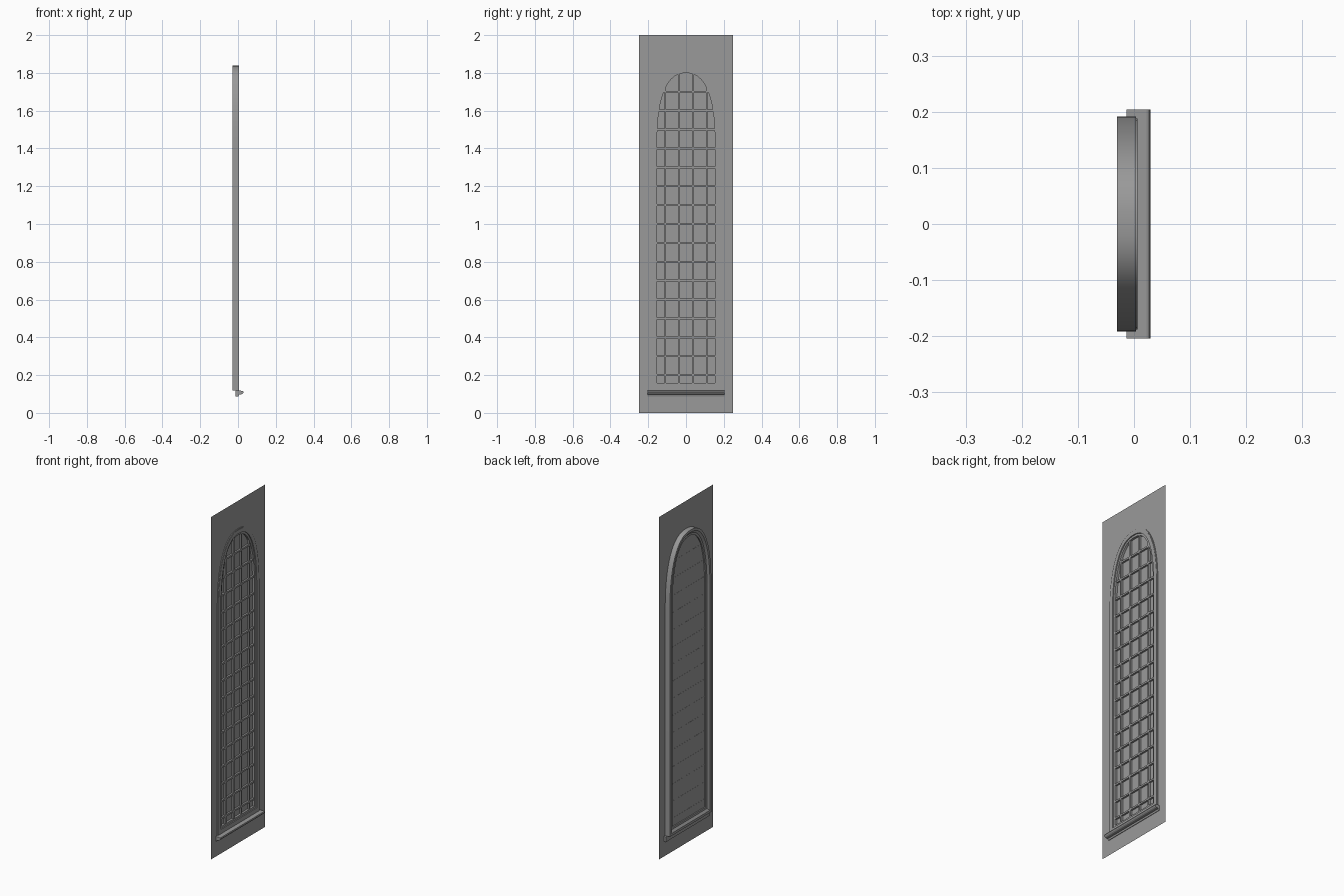
import bpy, bmesh, math

if "Cube" in bpy.data.objects:
    bpy.data.objects.remove(bpy.data.objects["Cube"])

HALF_W, BASE, TOP, SPRING, EXP = 0.192, 0.118, 1.838, 1.43, 2.4
N = 48

# Dark grey finish shared by every part
GREY = bpy.data.materials.new("dark_grey")
GREY.diffuse_color = (0.32, 0.32, 0.32, 1)
GREY.use_nodes = True
GREY.node_tree.nodes["Principled BSDF"].inputs["Base Color"].default_value = GREY.diffuse_color


def outline(d):
    """Arched window outline inset by d, as (y, z) points."""
    w, h = HALF_W - d, TOP - d - SPRING
    pts = [(-w, BASE + d), (w, BASE + d)]
    for i in range(N + 1):
        a = math.pi * i / N
        c, s = math.cos(a), math.sin(a)
        pts.append((math.copysign(abs(c) ** (2 / EXP), c) * w,
                    SPRING + abs(s) ** (2 / EXP) * h))
    return pts


def finish(name, bm, smooth=False, recalc=True):
    if recalc:
        bmesh.ops.recalc_face_normals(bm, faces=bm.faces[:])
    me = bpy.data.meshes.new(name)
    bm.to_mesh(me)
    bm.free()
    me.materials.append(GREY)
    ob = bpy.data.objects.new(name, me)
    bpy.context.collection.objects.link(ob)
    if smooth:
        bpy.ops.object.select_all(action='DESELECT')
        ob.select_set(True)
        bpy.context.view_layer.objects.active = ob
        bpy.ops.object.shade_smooth_by_angle(angle=math.radians(30))


def ring(name, profile):
    """Sweep a closed (inset, x) profile around the arched outline."""
    bm = bmesh.new()
    loops = [[bm.verts.new((x, y, z)) for y, z in outline(d)] for d, x in profile]
    for k, a in enumerate(loops):
        b = loops[(k + 1) % len(loops)]
        for i in range(len(a)):
            j = (i + 1) % len(a)
            bm.faces.new((a[i], a[j], b[j], b[i]))
    finish(name, bm, True)


def add_box(bm, x0, x1, y0, y1, z0, z1):
    for v in bmesh.ops.create_cube(bm, size=1)['verts']:
        v.co.x = x1 if v.co.x > 0 else x0
        v.co.y = y1 if v.co.y > 0 else y0
        v.co.z = z1 if v.co.z > 0 else z0


# Thin wall panel with an arched opening
bm = bmesh.new()
edges = []
for pts in ([(-.25, 0), (.25, 0), (.25, 2), (-.25, 2)], outline(0.012)):
    vs = [bm.verts.new((0, y, z)) for y, z in pts]
    edges += [bm.edges.new((vs[i], vs[(i + 1) % len(vs)])) for i in range(len(vs))]
bmesh.ops.triangle_fill(bm, edges=edges, use_beauty=True, normal=(1, 0, 0))
finish("wall_panel", bm)

# Deep outer frame, splayed at the back, and slimmer inner sash
ring("window_frame", [(0, -0.03), (0, 0.004), (0.004, 0.004), (0.004, 0.006),
                      (0.027, 0.006), (0.027, -0.02), (0.014, -0.03)])
ring("window_sash", [(0.027, -0.02), (0.027, 0), (0.039, 0), (0.039, -0.02)])

# Glass pane
bm = bmesh.new()
bm.faces.new([bm.verts.new((-0.013, y, z)) for y, z in outline(0.03)])
finish("glass_pane", bm, recalc=False)

# Glazing bars, trimmed to the arch
D, T = 0.034, 0.005
w, h = HALF_W - D, TOP - D - SPRING
bm = bmesh.new()
for y in (-0.11, -0.0367, 0.0367, 0.11):
    top = SPRING + h * (1 - (abs(y) / w) ** EXP) ** (1 / EXP)
    add_box(bm, -0.014, -0.002, y - T, y + T, BASE + D, top)
finish("vertical_glazing_bars", bm)

bm = bmesh.new()
for k in range(16):
    z = 0.2 + 0.1 * k
    t = max(0, (z - SPRING) / h)
    half = w * (1 - t ** EXP) ** (1 / EXP)
    add_box(bm, -0.0138, -0.0025, -half, half, z - T, z + T)
finish("horizontal_glazing_bars", bm)

# Projecting sill with a moulded underside
profile = [(-0.013, 0.088), (0.003, 0.088), (0.006, 0.097), (0.020, 0.099),
           (0.026, 0.103), (0.029, 0.109), (0.027, 0.115), (0.022, 0.117),
           (-0.013, 0.118)]
bm = bmesh.new()
ends = [[bm.verts.new((x, y, z)) for x, z in profile] for y in (-0.204, 0.204)]
for e in ends:
    bm.faces.new(e)
for i in range(len(profile)):
    j = (i + 1) % len(profile)
    bm.faces.new((ends[0][i], ends[0][j], ends[1][j], ends[1][i]))
finish("window_sill", bm)
